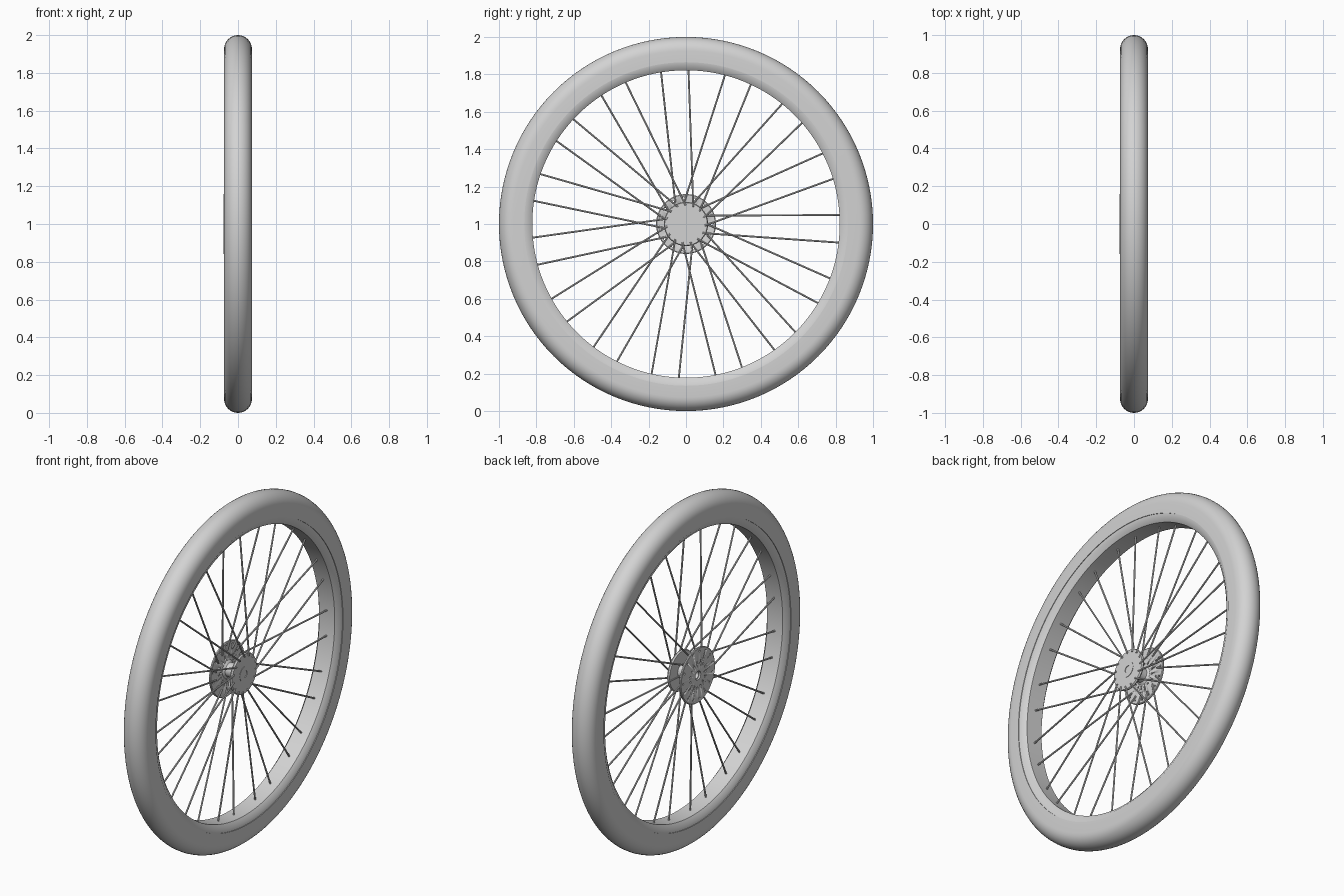
import bpy, bmesh, math
from mathutils import Vector

if "Cube" in bpy.data.objects:
    bpy.data.objects.remove(bpy.data.objects["Cube"])

CENTRE = Vector((0, 0, 1))

grey = bpy.data.materials.new("light_grey")
grey.use_nodes = True
colour = (0.65, 0.65, 0.65, 1)
grey.diffuse_color = colour
grey.node_tree.nodes["Principled BSDF"].inputs["Base Color"].default_value = colour


def finish(bm, name, angle=35):
    """Turn a bmesh into a shaded object."""
    bmesh.ops.remove_doubles(bm, verts=bm.verts, dist=1e-5)
    bmesh.ops.recalc_face_normals(bm, faces=bm.faces)
    mesh = bpy.data.meshes.new(name)
    bm.to_mesh(mesh)
    bm.free()
    mesh.materials.append(grey)
    obj = bpy.data.objects.new(name, mesh)
    bpy.context.collection.objects.link(obj)
    bpy.ops.object.select_all(action='DESELECT')
    obj.select_set(True)
    bpy.context.view_layer.objects.active = obj
    bpy.ops.object.shade_smooth_by_angle(angle=math.radians(angle))
    return obj


def around(x, r, angle):
    """Point at a radius and angle about the wheel axis."""
    return CENTRE + Vector((x, r * math.cos(angle), r * math.sin(angle)))


def lathe(name, profile, segments=96):
    """Revolve a closed (x, radius) profile about the wheel axis."""
    bm = bmesh.new()
    verts = [bm.verts.new(around(x, r, 0)) for x, r in profile]
    edges = [bm.edges.new((a, b)) for a, b in zip(verts, verts[1:] + verts[:1])]
    bmesh.ops.spin(bm, geom=verts + edges, cent=CENTRE, axis=(1, 0, 0),
                   angle=math.tau, steps=segments, use_merge=False)
    return finish(bm, name)


def add_rod(bm, a, b, radius, sides=8):
    """Add a capped cylinder between two points."""
    d = b - a
    matrix = d.to_track_quat('Z', 'Y').to_matrix().to_4x4()
    matrix.translation = (a + b) / 2
    bmesh.ops.create_cone(bm, cap_ends=True, segments=sides, radius1=radius,
                          radius2=radius, depth=d.length, matrix=matrix)


# Tyre: straight sidewalls with a half-round tread
W = 0.074
tread = [(W * math.cos(math.pi * i / 16), 1 - W + W * math.sin(math.pi * i / 16))
         for i in range(17)]
lathe("tyre", tread + [(-W, 0.865), (W, 0.865)], 128)

# Rim: tapers in to the band that carries the spokes
lathe("rim", [(0.071, 0.867), (0.068, 0.845), (0.05, 0.822), (-0.05, 0.822),
              (-0.068, 0.845), (-0.071, 0.867)], 128)

# Hub barrel and small flange
lathe("hub_barrel", [(0.045, 0.02), (0.045, 0.045), (0.03, 0.04), (-0.055, 0.04),
                     (-0.068, 0.055), (-0.068, 0.02)], 48)
lathe("small_flange", [(0.042, 0), (0.042, 0.114), (0.034, 0.118),
                       (0.026, 0.114), (0.026, 0)], 48)

# Large flange with a central bore and two rings of holes
flange = lathe("large_flange", [(-0.078, 0.025), (-0.078, 0.156), (-0.075, 0.16),
                                (-0.068, 0.16), (-0.065, 0.156), (-0.065, 0.025)], 60)
bm = bmesh.new()
for r, shift in ((0.138, 0), (0.07, 0.5)):
    for i in range(15):
        t = math.tau * (i + shift) / 15
        add_rod(bm, around(-0.1, r, t), around(-0.05, r, t), 0.006)
cutter = finish(bm, "hole_cutter")
cutter.hide_render = True
bpy.context.view_layer.objects.active = flange
cut = flange.modifiers.new("holes", 'BOOLEAN')
cut.object = cutter
cut.solver = 'EXACT'
bpy.ops.object.modifier_apply(modifier=cut.name)
bpy.data.objects.remove(cutter)

# Spokes: two sets of fifteen leaning opposite ways, one set per flange
for name, x, r, start, lean in (("large_flange_spokes", -0.062, 0.115, 3.3, 20),
                                ("small_flange_spokes", 0.044, 0.1, 17.1, -22)):
    bm = bmesh.new()
    for i in range(15):
        tip = math.radians(start + 24 * i)
        root = tip + math.radians(lean)
        add_rod(bm, around(x, r, root), around(0, 0.83, tip), 0.005)
    finish(bm, name)
